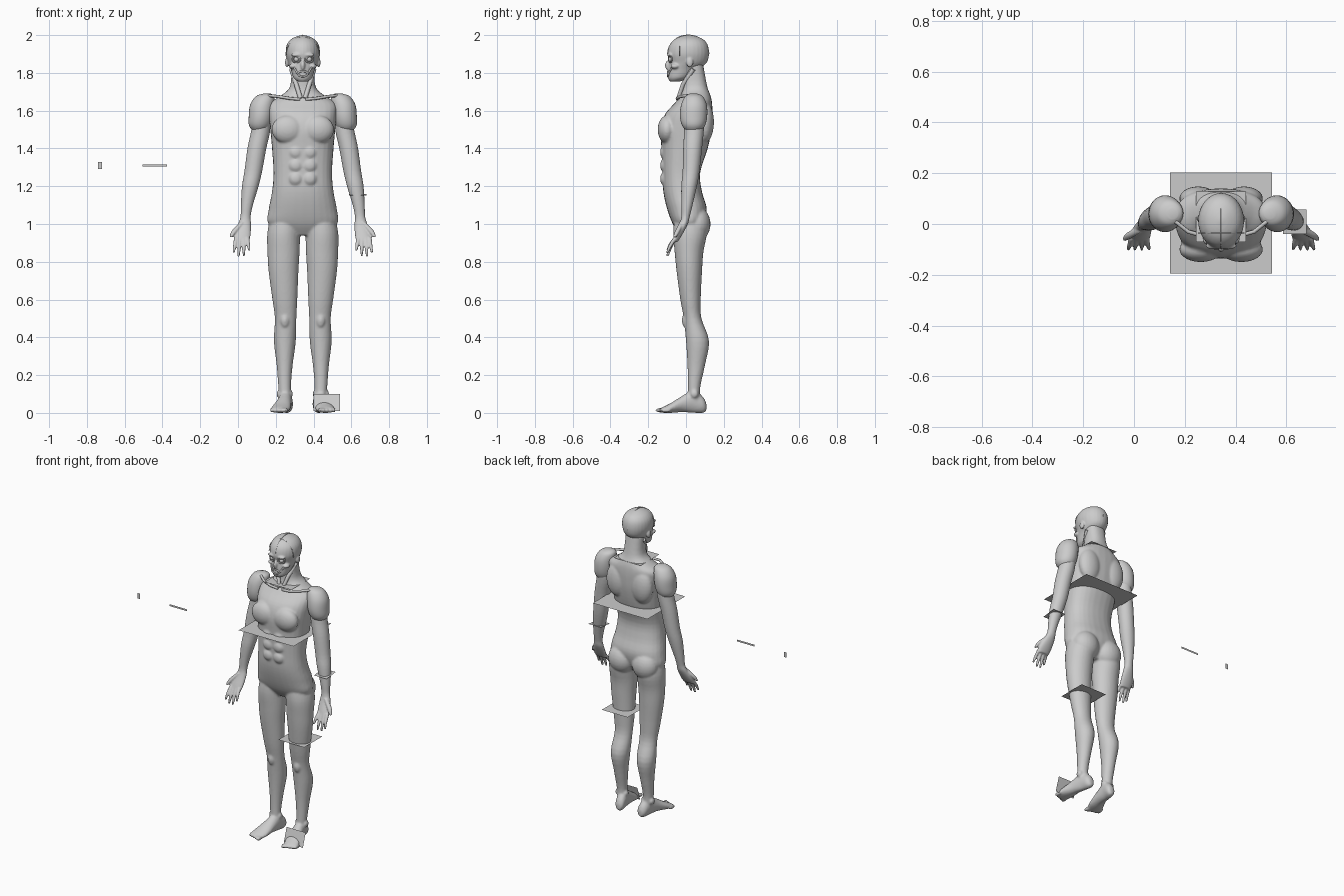
import bpy, bmesh, math
from mathutils import Matrix, Vector

default = bpy.data.objects.get("Cube")
if default:
    bpy.data.objects.remove(default)

CENTRE = 0.343          # the figure stands to one side of the origin
SIDES = {"left": 1, "right": -1}

grey = bpy.data.materials.new("plain_grey")
grey.use_nodes = True
GREY = (0.6, 0.6, 0.6, 1)
grey.diffuse_color = GREY
grey.node_tree.nodes["Principled BSDF"].inputs["Base Color"].default_value = GREY


def spline(rows, steps=4):
    """Catmull-Rom samples through rows of numbers."""
    out = []
    for i in range(len(rows) - 1):
        a, b, c, d = (rows[min(max(j, 0), len(rows) - 1)] for j in range(i - 1, i + 3))
        for k in range(steps):
            t = k / steps
            out.append([q + t / 2 * (r - p + t * (2 * p - 5 * q + 4 * r - s + t * (3 * (q - r) + s - p)))
                        for p, q, r, s in zip(a, b, c, d)])
    return out + [list(rows[-1])]


def loft(bm, rows, side=1, axis="z", power=1.0, n=28):
    """Closed tube; each row is height, x, low depth, high depth, half width."""
    rings = []
    for h, x, low, high, half in spline(rows):
        ring = []
        for i in range(n):
            a = math.tau * i / n
            c, s = (math.copysign(abs(f) ** power, f) for f in (math.cos(a), math.sin(a)))
            u = side * (x + half * c)
            v = (low + high) / 2 + (high - low) / 2 * s
            ring.append(bm.verts.new((u, v, h) if axis == "z" else (u, h, v)))
        rings.append(ring)
    for r, q in zip(rings, rings[1:]):
        for i in range(n):
            j = (i + 1) % n
            bm.faces.new((r[i], r[j], q[j], q[i]))
    bm.faces.new(rings[0])
    bm.faces.new(rings[-1])


def ball(bm, centre, radii):
    m = Matrix.Translation(centre) @ Matrix.Diagonal((*radii, 1))
    bmesh.ops.create_uvsphere(bm, u_segments=24, v_segments=14, radius=1, matrix=m)


def finish(name, bm, voxel=0, origin=CENTRE):
    bmesh.ops.recalc_face_normals(bm, faces=bm.faces)
    mesh = bpy.data.meshes.new(name)
    bm.to_mesh(mesh)
    bm.free()
    for p in mesh.polygons:
        p.use_smooth = True
    mesh.materials.append(grey)
    ob = bpy.data.objects.new(name, mesh)
    ob.location.x = origin
    bpy.context.collection.objects.link(ob)
    if voxel:
        fuse = ob.modifiers.new("fuse", "REMESH")
        fuse.mode = "VOXEL"
        fuse.voxel_size = voxel
        fuse.use_smooth_shade = True
        soften = ob.modifiers.new("soften", "SMOOTH")
        soften.iterations = 3
    return ob


def cord(name, points, radius, cyclic=False):
    curve = bpy.data.curves.new(name, "CURVE")
    curve.dimensions = "3D"
    curve.bevel_depth = radius
    curve.bevel_resolution = 2
    curve.use_fill_caps = True
    s = curve.splines.new("POLY")
    s.points.add(len(points) - 1)
    for p, co in zip(s.points, points):
        p.co = (*co, 1)
    s.use_cyclic_u = cyclic
    curve.materials.append(grey)
    ob = bpy.data.objects.new(name, curve)
    ob.location.x = CENTRE
    bpy.context.collection.objects.link(ob)


def oval(x, y, z, rx, rz, bend=0.0, n=20):
    return [(x + rx * math.cos(math.tau * i / n), y + bend * math.cos(math.tau * i / n),
             z + rz * math.sin(math.tau * i / n)) for i in range(n)]


def plate(name, centre, width, depth, tilt=0.0):
    bm = bmesh.new()
    bmesh.ops.create_grid(bm, x_segments=1, y_segments=1, size=0.5)
    bmesh.ops.scale(bm, vec=(width, depth, 1), verts=bm.verts)
    ob = finish(name, bm)
    ob.location = centre
    ob.rotation_euler.x = tilt


# Trunk, neck, legs and feet in one skin
bm = bmesh.new()
loft(bm, [(.94, 0, -.03, .06, .09), (1, 0, -.07, .095, .182), (1.08, 0, -.1, .11, .18),
          (1.17, 0, -.12, .085, .163), (1.27, 0, -.125, .075, .155), (1.4, 0, -.13, .115, .163),
          (1.5, 0, -.135, .135, .172), (1.58, 0, -.112, .14, .18), (1.64, 0, -.06, .138, .175),
          (1.68, 0, -.03, .13, .115), (1.73, 0, -.018, .112, .067), (1.85, 0, -.02, .09, .06)],
     power=.85)
for s in SIDES.values():
    ball(bm, (s * .08, -.1, 1.5), (.085, .05, .075))        # breast muscle
    ball(bm, (s * .09, .1, 1.54), (.075, .048, .11))        # shoulder blade
    ball(bm, (s * .087, .06, 1.0), (.087, .07, .09))        # buttock
    for z in (1.24, 1.31, 1.38):
        ball(bm, (s * .037, -.115, z), (.036, .022, .036))  # stomach muscles
    loft(bm, [(1.04, .09, -.06, .1, .08), (.95, .101, -.068, .11, .087), (.85, .102, -.06, .092, .085),
              (.75, .102, -.05, .085, .079), (.6, .095, -.03, .078, .066), (.5, .091, -.012, .082, .057),
              (.38, .095, 0, .122, .058), (.25, .096, .008, .1, .042), (.13, .096, .01, .075, .033),
              (.05, .09, .005, .08, .032)], s)
    ball(bm, (s * .095, 0, .49), (.024, .022, .04))         # kneecap
    for x in (.065, .127):
        ball(bm, (s * x, .045, .1), (.012, .02, .02))       # ankle bones
    loft(bm, [(.108, .08, .012, .05, .014), (.09, .082, 0, .085, .03), (.04, .09, 0, .12, .034),
              (-.02, .1, .004, .09, .04), (-.08, .115, 0, .052, .05), (-.125, .124, 0, .03, .045)],
         s, axis="y")
    for i in range(5):
        ball(bm, (s * (.09 + .019 * i), -.135 + .007 * i, .014), (.011 - .001 * i, .027, .013))  # toes
finish("trunk_and_legs", bm, .007)

# Arms with hands, and the separate shoulder muscles
for label, s in SIDES.items():
    bm = bmesh.new()
    loft(bm, [(1.62, .212, -.01, .1, .04), (1.5, .222, -.01, .095, .05), (1.4, .243, -.015, .085, .05),
              (1.28, .262, -.018, .072, .047), (1.2, .278, -.025, .058, .044), (1.1, .296, -.025, .035, .032),
              (1.04, .303, -.025, .02, .027), (1, .308, -.035, .01, .034), (.94, .319, -.062, -.022, .043),
              (.905, .322, -.075, -.045, .038)], s)
    for base, tip, z in ((.353, .366, .848), (.334, .34, .828), (.313, .312, .83), (.294, .283, .858)):
        loft(bm, [(.93, base, -.066, -.042, .011), (.5 * (.93 + z), (base + tip) / 2, -.092, -.07, .01),
                  (z, tip, -.106, -.092, .006)], s, n=12)
    loft(bm, [(1.01, .32, -.035, -.01, .012), (.965, .36, -.057, -.03, .016),
              (.93, .381, -.07, -.05, .008)], s, n=12)      # thumb
    finish(label + "_arm", bm, .005)

    bm = bmesh.new()
    loft(bm, [(1.69, .19, .02, .06, .02), (1.675, .2, -.005, .09, .05), (1.63, .215, -.026, .11, .064),
              (1.57, .222, -.032, .112, .064), (1.52, .228, -.02, .1, .056), (1.485, .232, .01, .07, .025)], s)
    finish(label + "_shoulder_muscle", bm)

    cord(label + "_collarbone", [(s * .015, -.045, 1.66), (s * .07, -.047, 1.665),
                                 (s * .13, -.03, 1.675), (s * .18, .01, 1.68)], .008)
    cord(label + "_neck_muscle", [(s * .012, -.04, 1.665), (s * .035, -.015, 1.74),
                                  (s * .06, .04, 1.82)], .012)

# Skull
bm = bmesh.new()
loft(bm, [(1.755, 0, -.085, -.03, .028), (1.775, 0, -.096, .02, .05), (1.82, 0, -.095, .07, .064),
          (1.855, 0, -.09, .11, .078), (1.9, 0, -.098, .122, .09), (1.945, 0, -.088, .116, .086),
          (1.975, 0, -.064, .095, .066), (1.992, 0, -.032, .06, .036), (2, 0, .005, .025, .008)])
for s in SIDES.values():
    ball(bm, (s * .052, -.058, 1.835), (.022, .024, .014))  # cheekbone
    ball(bm, (s * .03, -.086, 1.895), (.032, .014, .01))    # brow
    ball(bm, (s * .084, .02, 1.855), (.01, .018, .026))     # ear base
ball(bm, (0, -.095, 1.84), (.012, .016, .026))              # nose
finish("head", bm, .005)

# Face muscles and eyes
bm = bmesh.new()
for s in SIDES.values():
    ball(bm, (s * .034, -.08, 1.872), (.014, .014, .014))
finish("eyes", bm)
for label, s in SIDES.items():
    cord(label + "_eye_muscle", oval(s * .034, -.083, 1.872, .022, .017, s * .008), .004, True)
    cord(label + "_cheek_muscle", [(s * .05, -.07, 1.835), (s * .036, -.086, 1.81), (s * .026, -.094, 1.793)], .005)
cord("mouth_muscle", oval(0, -.095, 1.795, .026, .014), .005, True)

# Fine seams over the skull
bm_points = [(math.sin(a), math.cos(a)) for a in (math.pi * (i / 16 - .5) for i in range(17))]
cord("skull_middle_seam", [(0, .012 + .11 * u, 1.9 + .101 * v) for u, v in bm_points], .002)
cord("skull_cross_seam", [(.09 * u, -.035, 1.89 + .1 * v) for u, v in bm_points], .002)

# Flat section plates
plate("neck_plate", (.343, .029, 1.69), .197, .198)
plate("chest_plate", (.343, .004, 1.39), .402, .398)
plate("wrist_plate", (.633, .008, 1.155), .092, .097, math.radians(6))
plate("knee_plate", (.43, .04, .66), .19, .19)
plate("foot_plate", (.47, -.075, .055), .14, .095, math.radians(72))

# Small blank markers beside the figure
plate("small_marker", (-.73, 0, 1.31), .02, .035, math.pi / 2)
plate("long_marker", (-.44, 0, 1.31), .13, .012, math.pi / 2)
